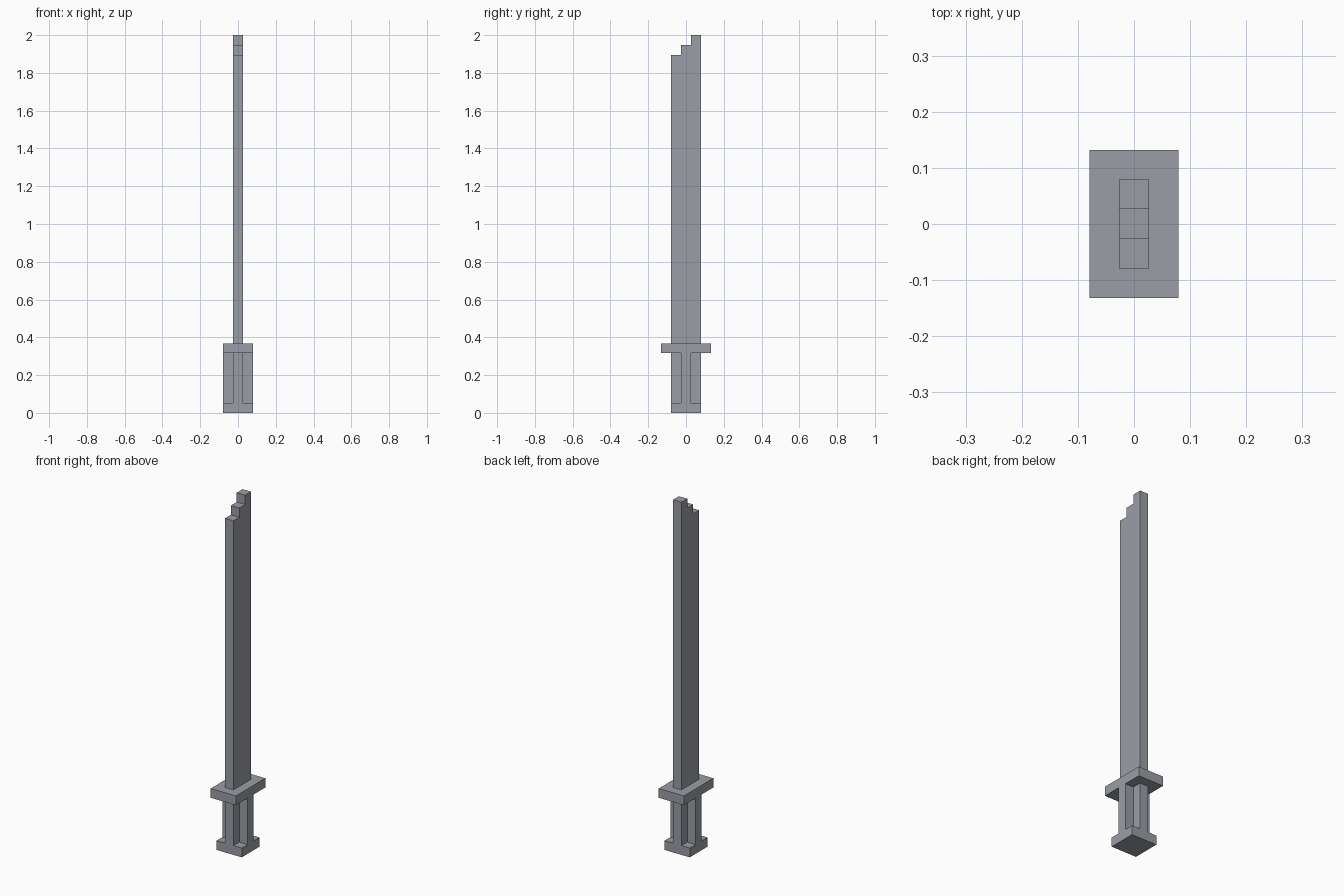
import bpy
import bmesh
from mathutils import Vector

cube = bpy.data.objects.get("Cube")
if cube:
    bpy.data.objects.remove(cube, do_unlink=True)

U = 2 / 38  # one block of the grid the sword is built on

steel = bpy.data.materials.new("steel_grey")
steel.use_nodes = True
COLOUR = (0.33, 0.34, 0.38, 1)
steel.diffuse_color = COLOUR
steel.node_tree.nodes["Principled BSDF"].inputs["Base Color"].default_value = COLOUR


def prism(name, outline, direction):
    """Extrude a flat outline, given in blocks, along a direction."""
    bm = bmesh.new()
    face = bm.faces.new([bm.verts.new(Vector(p) * U) for p in outline])
    result = bmesh.ops.extrude_face_region(bm, geom=[face], use_keep_orig=True)
    moved = [e for e in result["geom"] if isinstance(e, bmesh.types.BMVert)]
    bmesh.ops.translate(bm, verts=moved, vec=Vector(direction) * U)
    bmesh.ops.recalc_face_normals(bm, faces=bm.faces)
    mesh = bpy.data.meshes.new(name)
    bm.to_mesh(mesh)
    bm.free()
    mesh.materials.append(steel)
    obj = bpy.data.objects.new(name, mesh)
    bpy.context.collection.objects.link(obj)
    return obj


def slab(name, half_x, half_y, bottom, height):
    corners = [(-1, -1), (1, -1), (1, 1), (-1, 1)]
    prism(name, [(sx * half_x, sy * half_y, bottom) for sx, sy in corners], (0, 0, height))


# Square pommel and wide guard
slab("pommel", 1.5, 1.5, 0, 1)
slab("guard", 1.5, 2.5, 6, 1)

# Cross-shaped grip: one arm turned through four quarters
a, b = 0.5, 1.5
cross = []
x_arm = [(b, -a), (b, a), (a, a)]
for turn in range(4):
    cross += [(x, y, 1) for x, y in x_arm]
    x_arm = [(-y, x) for x, y in x_arm]
prism("grip", cross, (0, 0, 5))

# Blade with a stepped tip rising towards the back
steps = [(-b, 36), (-a, 36), (-a, 37), (a, 37), (a, 38), (b, 38)]
profile = [(-b, 7)] + steps + [(b, 7)]
prism("blade", [(-a, y, z) for y, z in profile], (2 * a, 0, 0))
